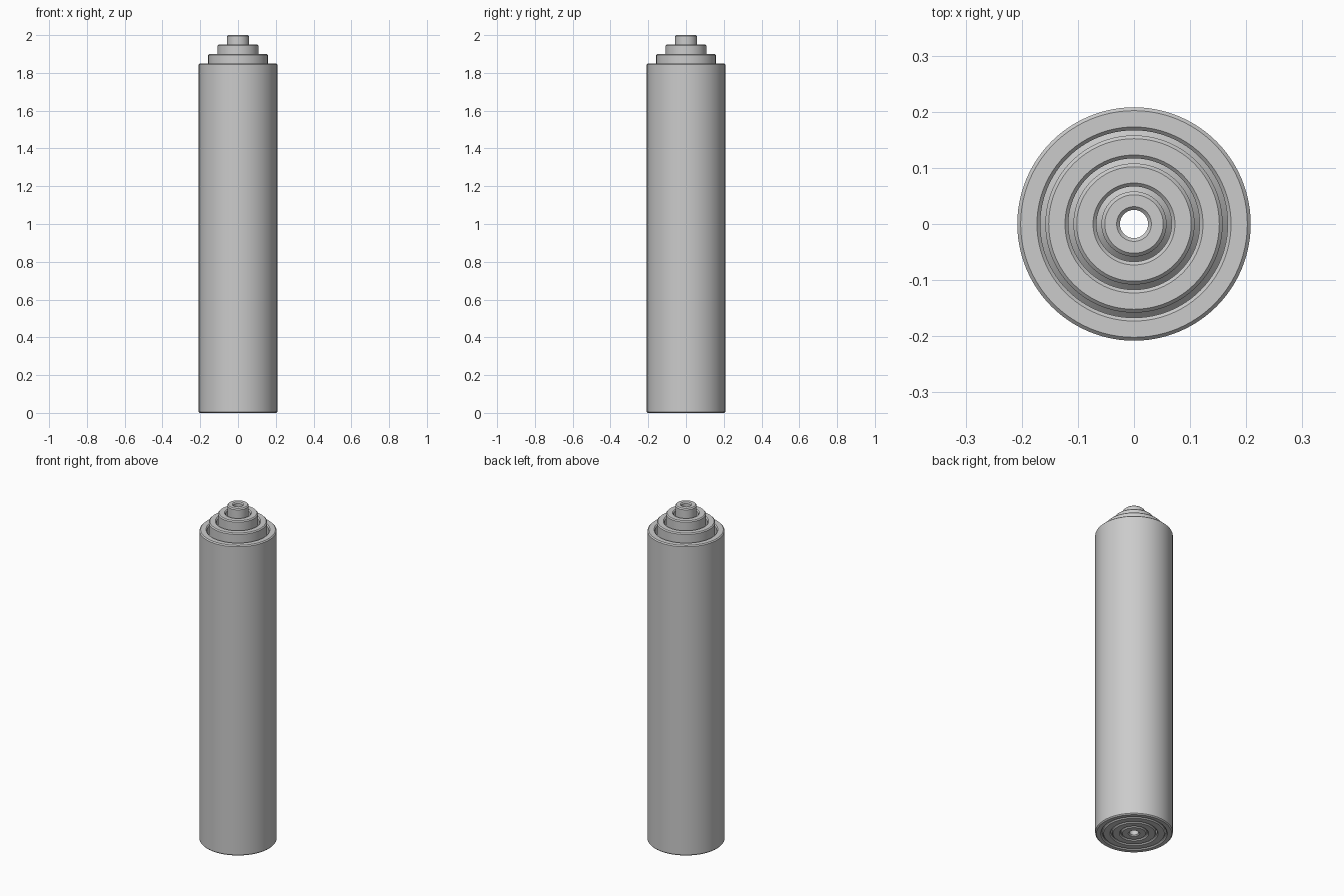
import bpy
import bmesh
import math

cube = bpy.data.objects.get("Cube")
if cube:
    bpy.data.objects.remove(cube)

SEGMENTS = 96
BEVEL = 0.006

grey = bpy.data.materials.new("plain grey")
grey.use_nodes = True
COLOUR = (0.6, 0.6, 0.6, 1)
grey.diffuse_color = COLOUR
grey.node_tree.nodes["Principled BSDF"].inputs["Base Color"].default_value = COLOUR


def lathe(name, profile):
    """Spin a closed (radius, height) profile about the z axis."""
    bm = bmesh.new()
    verts = [bm.verts.new((r, 0, z)) for r, z in profile]
    edges = [bm.edges.new((v, verts[(i + 1) % len(verts)])) for i, v in enumerate(verts)]
    bmesh.ops.spin(bm, geom=verts + edges, cent=(0, 0, 0), axis=(0, 0, 1),
                   angle=math.tau, steps=SEGMENTS, use_merge=True)
    bmesh.ops.remove_doubles(bm, verts=bm.verts, dist=0.0001)
    bmesh.ops.recalc_face_normals(bm, faces=bm.faces)
    mesh = bpy.data.meshes.new(name)
    bm.to_mesh(mesh)
    bm.free()
    mesh.materials.append(grey)
    obj = bpy.data.objects.new(name, mesh)
    bpy.context.collection.objects.link(obj)
    bpy.ops.object.select_all(action="DESELECT")
    obj.select_set(True)
    bpy.context.view_layer.objects.active = obj
    bpy.ops.object.shade_smooth_by_angle(angle=math.radians(30))


def tube(name, outer, inner, top, foot, bore):
    """Bevelled sleeve; foot is its flared base radius, bore the wider space below its collar."""
    b = BEVEL
    flare = foot - outer
    profile = [(inner + b, top), (outer - b, top), (outer, top - b)]
    if flare > 0:
        profile += [(outer, 0.06 + flare), (foot, 0.06)]
    profile += [(foot, b), (foot - b, 0), (bore + b, 0), (bore, b)]
    if bore > inner:
        profile += [(bore, top - 0.12), (inner, top - 0.13)]
    profile.append((inner, top - b))
    lathe(name, profile)


# Nested telescoping sleeves, each one narrower and a step taller
names = ["outer_sleeve", "second_sleeve", "third_sleeve", "inner_sleeve"]
for i, name in enumerate(names):
    outer = 0.208 - 0.05 * i
    last = i == len(names) - 1
    inner = 0.025 if last else outer - 0.041
    tube(name, outer, inner, 1.85 + 0.05 * i,
         foot=outer + (0.011 if i else 0),
         bore=inner if last else inner + 0.006)
